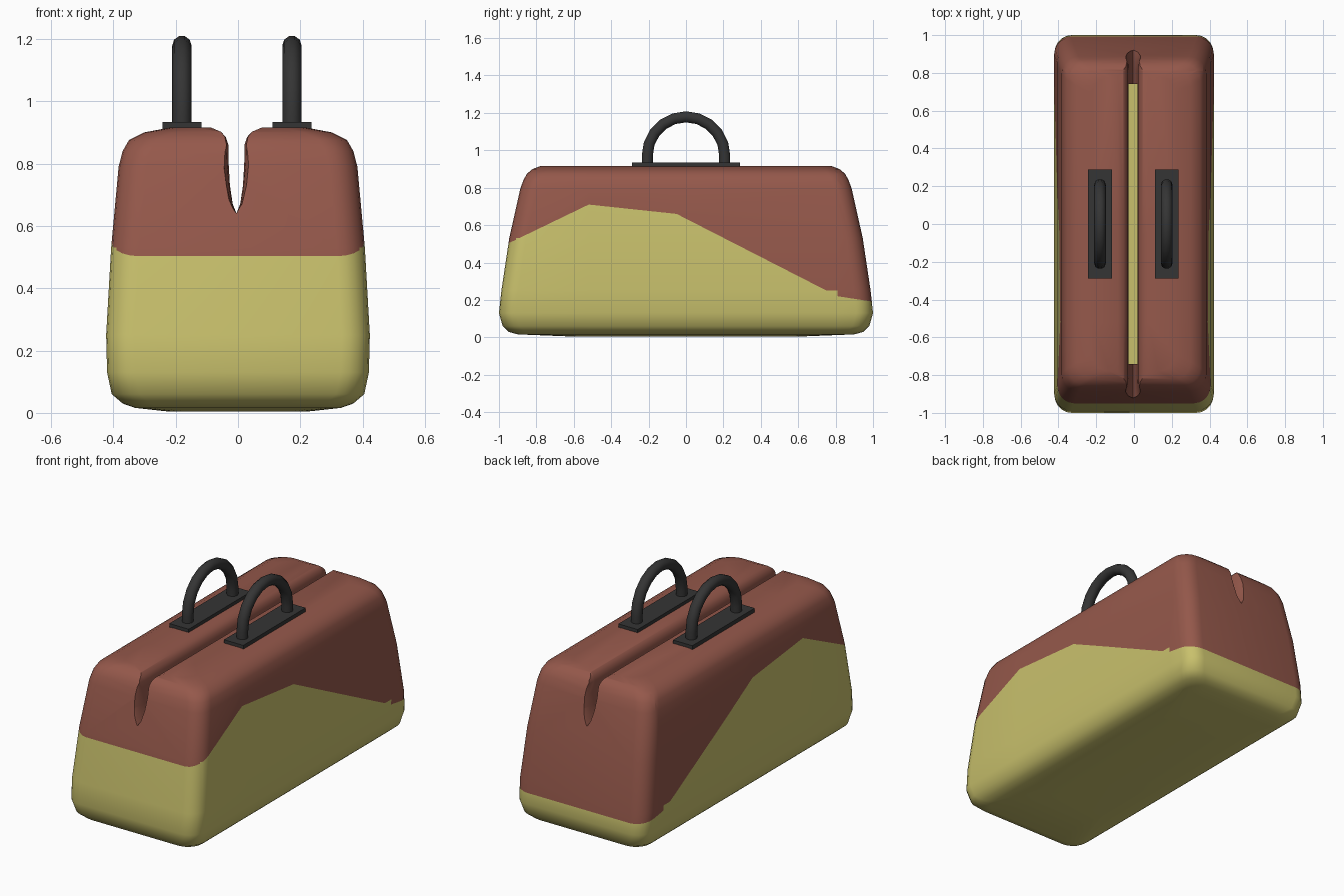
import bpy, bmesh, math
from mathutils import Vector

if "Cube" in bpy.data.objects:
    bpy.data.objects.remove(bpy.data.objects["Cube"])


def material(name, rgb):
    m = bpy.data.materials.new(name)
    m.diffuse_color = (*rgb, 1)
    m.use_nodes = True
    m.node_tree.nodes["Principled BSDF"].inputs["Base Color"].default_value = m.diffuse_color
    return m


BROWN = material("brown_leather", (0.30, 0.098, 0.07))
YELLOW = material("yellow_fabric", (0.58, 0.53, 0.15))
DARK = material("dark_handle", (0.035, 0.035, 0.035))


def make(name, bm, *mats):
    bmesh.ops.recalc_face_normals(bm, faces=bm.faces)
    me = bpy.data.meshes.new(name)
    bm.to_mesh(me)
    bm.free()
    ob = bpy.data.objects.new(name, me)
    bpy.context.collection.objects.link(ob)
    for m in mats:
        me.materials.append(m)
    return ob


def loft(rings):
    bm = bmesh.new()
    rows = [[bm.verts.new(p) for p in r] for r in rings]
    n = len(rows[0])
    for a, b in zip(rows, rows[1:]):
        for i in range(n):
            j = (i + 1) % n
            bm.faces.new((a[i], a[j], b[j], b[i]))
    bm.faces.new(rows[0])
    bm.faces.new(rows[-1])
    return bm


def select(ob):
    bpy.ops.object.select_all(action='DESELECT')
    ob.select_set(True)
    bpy.context.view_layer.objects.active = ob


# Body: stacked rounded rectangles (height, half width, half length)
def rounded_rect(z, hx, hy, r=0.09, steps=5):
    pts = []
    for k, (sx, sy) in enumerate(((1, 1), (-1, 1), (-1, -1), (1, -1))):
        for i in range(steps + 1):
            a = math.pi / 2 * (k + i / steps)
            pts.append((sx * (hx - r) + r * math.cos(a),
                        sy * (hy - r) + r * math.sin(a), z))
    return pts


levels = [(0.004, 0.22, 0.6), (0.016, 0.33, 0.90), (0.03, 0.37, 0.95), (0.06, 0.405, 0.98),
          (0.13, 0.42, 1.0), (0.25, 0.423, 0.987), (0.53, 0.407, 0.945), (0.79, 0.383, 0.887),
          (0.84, 0.37, 0.87), (0.875, 0.35, 0.85), (0.90, 0.30, 0.82), (0.915, 0.22, 0.78)]
body = make("bag_body", loft([rounded_rect(*l) for l in levels]), BROWN, YELLOW)

# Slot cutter with rounded lips, flaring at both ends
half = [(0.012, 0.67), (0.021, 0.73), (0.025, 0.80), (0.026, 0.86), (0.034, 0.885),
        (0.05, 0.902), (0.085, 0.917), (0.1, 1.1)]
profile = [(0, 0.64)] + half + [(-x, z) for x, z in reversed(half)]
ends = [(0.82, 0), (0.86, 0.006), (0.90, 0.025), (0.94, 0.065), (1.1, 0.2)]
stations = [(-y, f) for y, f in reversed(ends)] + ends


def slot_ring(y, flare):
    return [(-0.005 + x + math.copysign(flare, x) * (min(1, max(0, (z - 0.64) / 0.2)) if x else 0), y, z)
            for x, z in profile]


slot = make("slot_cutter", loft([slot_ring(*s) for s in stations]))

# Deep middle of the slot, between the two compartments
deep = make("deep_slot_cutter", loft([[(-0.005 + sx * 0.0235, sy * 0.74, z)
            for sx, sy in ((1, 1), (-1, 1), (-1, -1), (1, -1))] for z in (0.15, 0.95)]))

select(body)
for cutter in (slot, deep):
    mod = body.modifiers.new("cut", 'BOOLEAN')
    mod.operation, mod.object, mod.solver = 'DIFFERENCE', cutter, 'EXACT'
    bpy.ops.object.modifier_apply(modifier=mod.name)
for cutter in (slot, deep):
    bpy.data.objects.remove(cutter)

# Two-tone colour split along a bent line on the sides
line = [(-1.1, 0.43), (-0.52, 0.71), (-0.05, 0.66), (0.81, 0.22), (1.1, 0.175)]
bm = bmesh.new()
bm.from_mesh(body.data)


def cut(faces, co, no):
    geom = set(faces)
    for f in faces:
        geom.update(f.edges)
        geom.update(f.verts)
    bmesh.ops.bisect_plane(bm, geom=list(geom), plane_co=co, plane_no=no, dist=1e-5)


for y, z in line[1:-1]:
    cut(bm.faces[:], Vector((0, y, 0)), Vector((0, 1, 0)))
for (y0, z0), (y1, z1) in zip(line, line[1:]):
    inside = lambda: [f for f in bm.faces if y0 < f.calc_center_bounds().y < y1]
    co, no = Vector((0, y0, z0)), Vector((0, z0 - z1, y1 - y0))
    cut(inside(), co, no)
    for f in inside():
        f.material_index = 1 if (f.calc_center_bounds() - co).dot(no) < 0 else 0
bm.to_mesh(body.data)
bm.free()
select(body)
bpy.ops.object.shade_smooth_by_angle(angle=math.radians(45))

# Handles: base plate and arched tube on each compartment
for side, x in (("left", -0.18), ("right", 0.173)):
    bm = bmesh.new()
    bmesh.ops.create_cube(bm, size=1)
    for v in bm.verts:
        v.co = (x + v.co.x * 0.125, v.co.y * 0.575, 0.917 + v.co.z * 0.034)
    make(side + "_handle_plate", bm, DARK)

    arch = [(0.207, 0.92)] + [(0.207 * math.cos(math.pi * i / 10), 0.972 + 0.207 * math.sin(math.pi * i / 10))
                              for i in range(11)] + [(-0.207, 0.92)]
    cu = bpy.data.curves.new(side + "_handle", 'CURVE')
    cu.dimensions = '3D'
    cu.bevel_depth, cu.bevel_resolution = 0.031, 3
    cu.use_fill_caps = True
    sp = cu.splines.new('POLY')
    sp.points.add(len(arch) - 1)
    for p, (y, z) in zip(sp.points, arch):
        p.co = (x, y, z, 1)
    ob = bpy.data.objects.new(side + "_handle", cu)
    bpy.context.collection.objects.link(ob)
    cu.materials.append(DARK)
    select(ob)
    bpy.ops.object.convert(target='MESH')
    bpy.ops.object.shade_smooth_by_angle(angle=math.radians(50))
